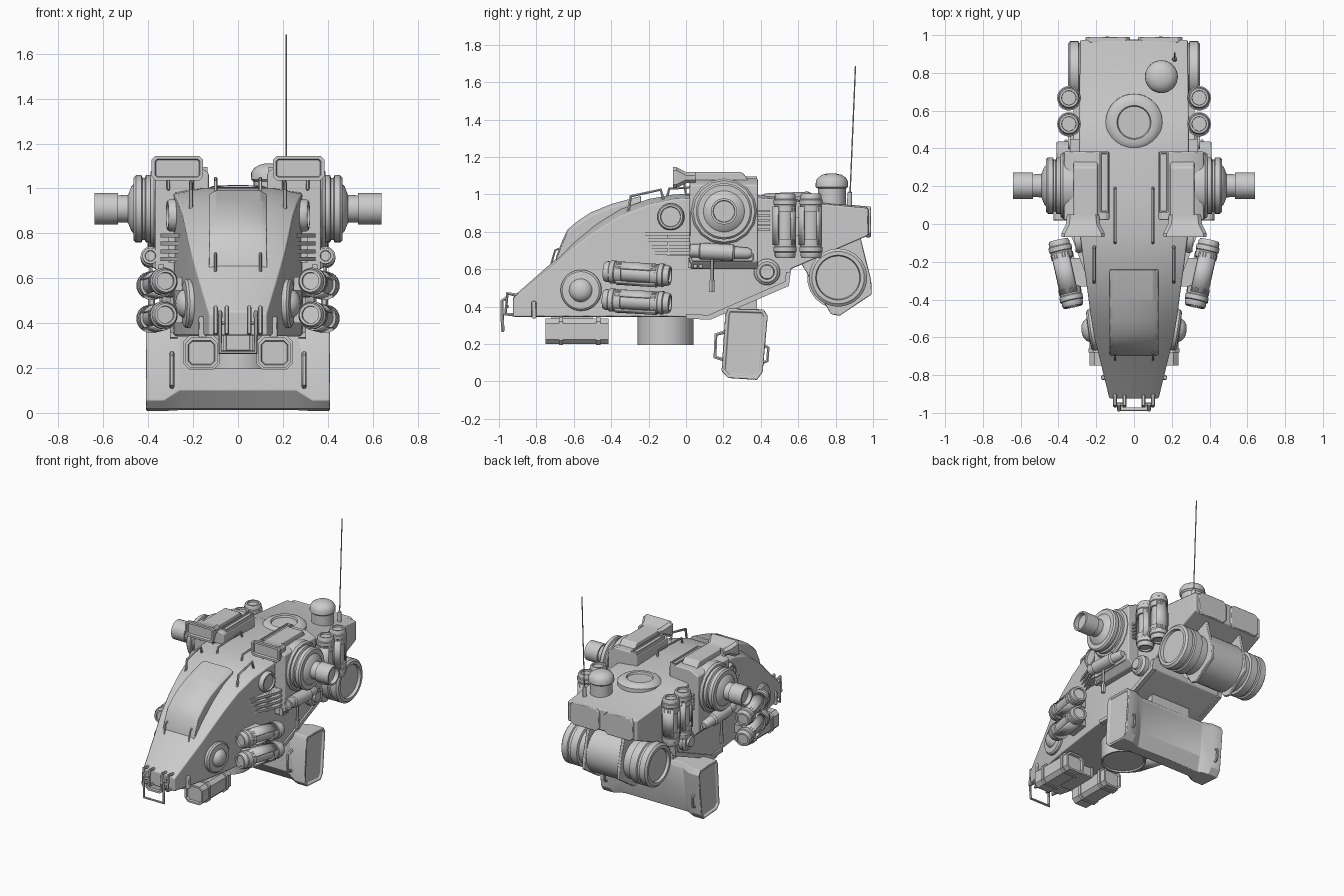
import bpy, bmesh, math
from mathutils import Vector

if "Cube" in bpy.data.objects:
    bpy.data.objects.remove(bpy.data.objects["Cube"])


def finish(ob, mir=False, bev=0, angle=32):
    me = ob.data
    me.shade_smooth()
    me.set_sharp_from_angle(angle=math.radians(angle))
    if bev:
        m = ob.modifiers.new("bevel", 'BEVEL')
        m.width, m.segments, m.limit_method = bev, 1, 'ANGLE'
        m.harden_normals = True
    if mir:
        ob.modifiers.new("mirror", 'MIRROR').use_mirror_merge = False
    return ob


def loft(name, rings, closed=True, inset=None, solid=0, **kw):
    """Skin a list of equal-length point rings; optional recessed end caps."""
    bm = bmesh.new()
    vs = [[bm.verts.new(p) for p in r] for r in rings]
    n = len(rings[0])
    for a, b in zip(vs, vs[1:]):
        for i in range(n if closed else n - 1):
            j = (i + 1) % n
            bm.faces.new((a[i], a[j], b[j], b[i]))
    caps = [bm.faces.new(vs[0]), bm.faces.new(vs[-1])] if closed else []
    bmesh.ops.recalc_face_normals(bm, faces=bm.faces)
    if inset:
        bmesh.ops.inset_individual(bm, faces=caps, thickness=inset[0], depth=0)
        bmesh.ops.inset_individual(bm, faces=caps, thickness=inset[0] * .3, depth=-inset[1])
    me = bpy.data.meshes.new(name)
    bm.to_mesh(me)
    bm.free()
    ob = bpy.data.objects.new(name, me)
    bpy.context.collection.objects.link(ob)
    if solid:
        ob.modifiers.new("solid", 'SOLIDIFY').thickness = solid
    return finish(ob, **kw)


def extrude(name, pts, axis, a, b, **kw):
    put = {'x': lambda u, v, t: (t, u, v), 'y': lambda u, v, t: (u, t, v), 'z': lambda u, v, t: (u, v, t)}[axis]
    return loft(name, [[put(u, v, t) for u, v in pts] for t in (a, b)], **kw)


def rect(x0, x1, z0, z1, c=0.0):
    if not c:
        return [(x0, z0), (x1, z0), (x1, z1), (x0, z1)]
    return [(x0 + c, z0), (x1 - c, z0), (x1, z0 + c), (x1, z1 - c), (x1 - c, z1), (x0 + c, z1), (x0, z1 - c), (x0, z0 + c)]


def box(name, x0, x1, y0, y1, z0, z1, **kw):
    return extrude(name, rect(x0, x1, y0, y1), 'z', z0, z1, **kw)


def lathe(name, origin, axis, prof, segs=32, arc=None, **kw):
    """Turn (height, radius) pairs about an axis."""
    q = Vector((0, 0, 1)).rotation_difference(Vector(axis))
    a0, a1 = arc or (0, 360)
    n = segs + 1 if arc else segs
    ang = [math.radians(a0 + (a1 - a0) * i / segs) for i in range(n)]
    rings = [[Vector(origin) + q @ Vector((r * math.cos(t), r * math.sin(t), h)) for t in ang] for h, r in prof]
    return loft(name, rings, closed=not arc, **kw)


def rod(name, pts, r=.008, **kw):
    cu = bpy.data.curves.new(name, 'CURVE')
    cu.dimensions, cu.bevel_depth, cu.bevel_resolution, cu.use_fill_caps = '3D', r, 1, True
    s = cu.splines.new('POLY')
    s.points.add(len(pts) - 1)
    for p, c in zip(s.points, pts):
        p.co = (*c, 1)
    tmp = bpy.data.objects.new(name + "_path", cu)
    me = bpy.data.meshes.new_from_object(tmp)
    bpy.data.objects.remove(tmp)
    ob = bpy.data.objects.new(name, me)
    bpy.context.collection.objects.link(ob)
    return finish(ob, angle=50, **kw)


# Hull: stations of (y, bottom, side edge height, crown rise, half width)
stations = [(-.925, .345, .44, .012, .13), (-.70, .345, .625, .025, .185), (-.6, .345, .715, .03, .21),
            (-.48, .345, .805, .035, .23), (-.35, .345, .885, .035, .247), (-.2, .345, .945, .03, .268),
            (-.06, .345, .975, .025, .285), (.13, .34, .985, .02, .29), (.40, .455, .98, .015, .29),
            (.545, .52, .97, .01, .29), (.56, .60, .965, .01, .29), (.975, .78, .925, .01, .285)]
loft("hull", [[(-w, y, b), (w, y, b), (w, y, e), (w * .55, y, e + c), (-w * .55, y, e + c), (-w, y, e)]
              for y, b, e, c, w in stations], bev=.008, angle=25)
# Raised rim along the lower rear edge of the hull
extrude("lower_rim", [(.0, .335), (.13, .33), (.55, .51), (.56, .585), (.535, .585), (.53, .535), (.12, .355), (0, .36)],
        'x', .27, .302, mir=True)
# Rear plates
for s in (-1, 1):
    x0, x1 = sorted((s * .02, s * .258))
    extrude("rear_plate", rect(x0, x1, .77, .935, .025), 'y', .96, .99, bev=.006)

# Canopy
loft("canopy", [[(-.13, y, z - .15), (.13, y, z - .15), (.13, y, z - .018), (.10, y, z), (-.10, y, z), (-.13, y, z - .018)]
                for y, z in ((-.695, .665), (-.665, .745), (-.635, .81), (-.58, .857), (-.51, .903), (-.40, .948), (-.24, .992))],
     bev=.005)
for x in (.1,):
    rod("canopy_foot", [(x, -.72, .63), (x, -.70, .70), (x, -.68, .71)], .006, mir=True)

# Grab handles on the roof and nose
rod("roof_handle", [(.1, -.1, .99), (.1, -.09, 1.03), (.1, .18, 1.045), (.1, .19, 1.0)], .008, mir=True)
rod("brow_handle", [(.21, -.31, .90), (.21, -.295, .99), (.21, -.135, 1.025), (.21, -.12, .97)], .009, mir=True)
for x in (.05, .1):
    rod("nose_handle", [(x, -.90, .46), (x, -.955, .47), (x, -.965, .36), (x, -.91, .355)], .011, mir=True)
rod("nose_crossbar", [(.05, -.955, .40), (.1, -.955, .40)], .010, mir=True)
rod("tow_loop", [(-.08, -.955, .45), (-.08, -.985, .43), (-.08, -.98, .27), (.08, -.98, .27), (.08, -.985, .43), (.08, -.955, .45)], .010)
box("nose_peg", .14, .175, -.825, -.80, .335, .43, mir=True, bev=.006)

# Roof hatch, sensor dome, antenna
lathe("hatch", (0, .54, .955), (0, -.04, 1), [(0, .15), (.03, .15), (.045, .135), (.055, .115), (.055, .09), (.042, .085)], 40)
lathe("sensor_dome", (.145, .78, .93), (0, 0, 1),
      [(0, .075), (.10, .075), (.11, .087), (.14, .086), (.16, .074), (.175, .05), (.182, .02)])
lathe("antenna_base", (.215, .873, .93), (0, .04, 1), [(0, .014), (.08, .012), (.085, .006)], 12)
rod("antenna", [(.215, .875, .95), (.215, .906, 1.685)], .004)

# Shoulder pods with housing and forward sensor
extrude("shoulder_pod", [(.13, .93), (.13, 1.07), (.15, 1.085), (.30, 1.085), (.37, 1.05), (.37, .64), (.33, .60), (.25, .60)],
        'y', .02, .385, mir=True, bev=.008)
extrude("pod_housing", [(.05, 1.07), (.04, 1.12), (.30, 1.12), (.34, 1.07)], 'x', .19, .32, mir=True, bev=.01)
extrude("pod_slot_frame", rect(.135, .182, .06, .38), 'z', 1.07, 1.095, inset=(.01, .012), mir=True)
loft("forward_sensor", [[(x, y, z) for x, z in rect(.27 - w, .27 + w, 1.09 - h, 1.09 + h, .018)]
                        for y, w, h in ((-.07, .115, .055), (-.05, .115, .055), (.0, .09, .03), (.05, .085, .03))],
     inset=(.016, .015), mir=True)
for x in (.205, .31):
    rod("sensor_strut", [(x, .08, .99), (x, -.0, 1.0), (x, -.01, 1.06)], .008, mir=True)
lathe("shoulder_mount", (0, .203, .909), (1, 0, 0), [(.30, .176), (.375, .176), (.39, .165)], 16, mir=True)
lathe("shoulder_joint", (0, .203, .909), (1, 0, 0),
      [(.38, .15), (.41, .15), (.415, .138), (.425, .138), (.43, .15), (.455, .15), (.465, .14), (.465, .11), (.475, .10),
       (.49, .062), (.535, .06), (.535, .07), (.64, .07), (.64, .058), (.61, .056)], mir=True)

# Hull side portholes and stubs
disc = [(-.03, 1), (.012, 1), (.02, .9), (.02, .76), (.012, .72)]
lathe("porthole", (.285, -.08, .88), (1, -.1, 0), [(h * 1.5, r * .072) for h, r in disc], 28, mir=True)
lathe("rear_stub", (.29, .433, .585), (1, 0, 0), [(-.02, .07), (.03, .07), (.045, .055), (.045, .04), (.06, .036), (.06, .0)][:5], 28, mir=True)
lathe("nose_disc", (.218, -.56, .487), (1, -.14, 0),
      [(-.03, .11), (.012, .11), (.022, .10), (.025, .062), (.04, .055), (.055, .035), (.06, .012)], mir=True)

# Side vent slats and grilles
for i, z in enumerate((.79, .755, .72, .685)):
    y0 = -.25 + .015 * i
    extrude("vent_slat", [(.2, y0), (.262, y0), (.345, -.03), (.345, .02), (.2, .02)], 'z', z - .009, z + .009, mir=True)
box("vent_back", .25, .31, -.10, .03, .67, .80, mir=True)
for i in range(5):
    box("grille_fin", .27, .34, .38, .45, .805 + .025 * i, .817 + .025 * i, mir=True)
for y in (.01, .04, .07):
    box("pod_peg", .33, .355, y, y + .018, .605, .66, mir=True)
box("pod_skirt", .27, .38, .03, .36, .64, .69, mir=True, bev=.01)

# Canisters on the flanks and at the rear
def canister(name, a, b, r=.062):
    a, b = Vector(a), Vector(b)
    d = b - a
    L = d.length
    half = [(.012, .6), (0, .62), (0, .8), (.012, .9), (.03, .9), (.034, 1), (.058, 1), (.062, .93), (.075, .93), (.076, .76)]
    lathe(name, a, d, [(h, k * r) for h, k in half] + [(L - h, k * r) for h, k in half[::-1]], 24, mir=True)
    for a0 in (35, 215):
        lathe(name + "_sleeve", a, d, [(.07, .95 * r), (L - .07, .95 * r)], 10, arc=(a0, a0 + 110), solid=.008, mir=True)
    for h in (.075, L - .10):
        lathe(name + "_band", a, d, [(h, .95 * r), (h + .025, .95 * r)], 24, mir=True)


canister("upper_canister", (.322, -.435, .588), (.40, -.085, .565))
canister("lower_canister", (.322, -.44, .438), (.40, -.085, .418))
for y in (.53, .668):
    canister("rear_canister", (.345, y, .66), (.345, y, 1.005))
box("rear_canister_mount", .27, .32, .50, .70, .78, .88, mir=True)
for z in (.43, .575):
    extrude("canister_mount", [(.22, -.33), (.33, -.33), (.37, -.18), (.25, -.18)], 'z', z - .03, z + .03, mir=True)

# Side launcher with hanging grip
lathe("side_launcher", (.39, .02, .70), (0, 1, -.05),
      [(.01, .022), (0, .024), (0, .036), (.05, .036), (.055, .044), (.23, .044), (.24, .034), (.31, .03), (.33, .02)], 20, mir=True)
rod("launcher_grip", [(.39, .14, .68), (.385, .14, .54)], .010, mir=True)
rod("launcher_knob", [(.385, .14, .54), (.385, .138, .478)], .016, mir=True)

# Neck and lamp boxes below the nose
lathe("neck", (0, -.11, .195), (0, 0, 1), [(.01, .135), (0, .14), (0, .15), (.2, .15)], 40)
extrude("lamp_box", rect(.09, .235, .20, .335, .025), 'y', -.75, -.415, inset=(.014, .015), mir=True)
for y in (-.68, -.48):
    extrude("lamp_strap", rect(.083, .242, .194, .345, .025), 'y', y, y + .022, mir=True)
extrude("lamp_bridge", rect(-.065, .065, .265, .36, .01), 'y', -.72, -.50, inset=(.012, .012))

# Hip block: octagonal ends with a pinched middle
ends = [(.225, .39), (.415, .385), (.437, .35), (.41, .05), (.38, .008), (.225, .018), (.19, .055), (.21, .36)]
mid = [(.235, .39), (.385, .385), (.40, .35), (.375, .12), (.35, .012), (.26, .018), (.20, .10), (.215, .36)]
loft("hip_block", [[(x, y, z) for y, z in s] for x, s in
                   ((-.41, ends), (-.33, ends), (-.26, mid), (.26, mid), (.33, ends), (.41, ends))], inset=(.018, .012), bev=.005)
rod("hip_handle", [(.295, .21, .265), (.295, .16, .25), (.295, .155, .13), (.295, .205, .115)], .011, mir=True)
rod("hip_rear_handle", [(.36, .42, .19), (.36, .44, .18), (.36, .435, .11), (.36, .41, .10)], .009, mir=True)
box("hip_link", -.16, .16, .22, .38, .36, .48)

# Rear drum slung between pentagonal brackets
half = [(.33, .115), (.35, .12), (.35, .14), (.338, .155), (.295, .155), (.29, .146), (.275, .146), (.27, .155), (.215, .155), (.21, .138)]
lathe("rear_drum", (0, .813, .555), (1, 0, 0), [(-h, r) for h, r in half] + [(h, r) for h, r in half[::-1]], 40)
lathe("drum_cradle", (0, .813, .555), (1, 0, 0), [(-.14, .165), (.14, .165)], 40)
extrude("drum_bracket", [(.575, .70), (.775, .36), (.82, .35), (.993, .465), (.99, .54), (.93, .78)], 'x', .13, .155, mir=True, bev=.005)
